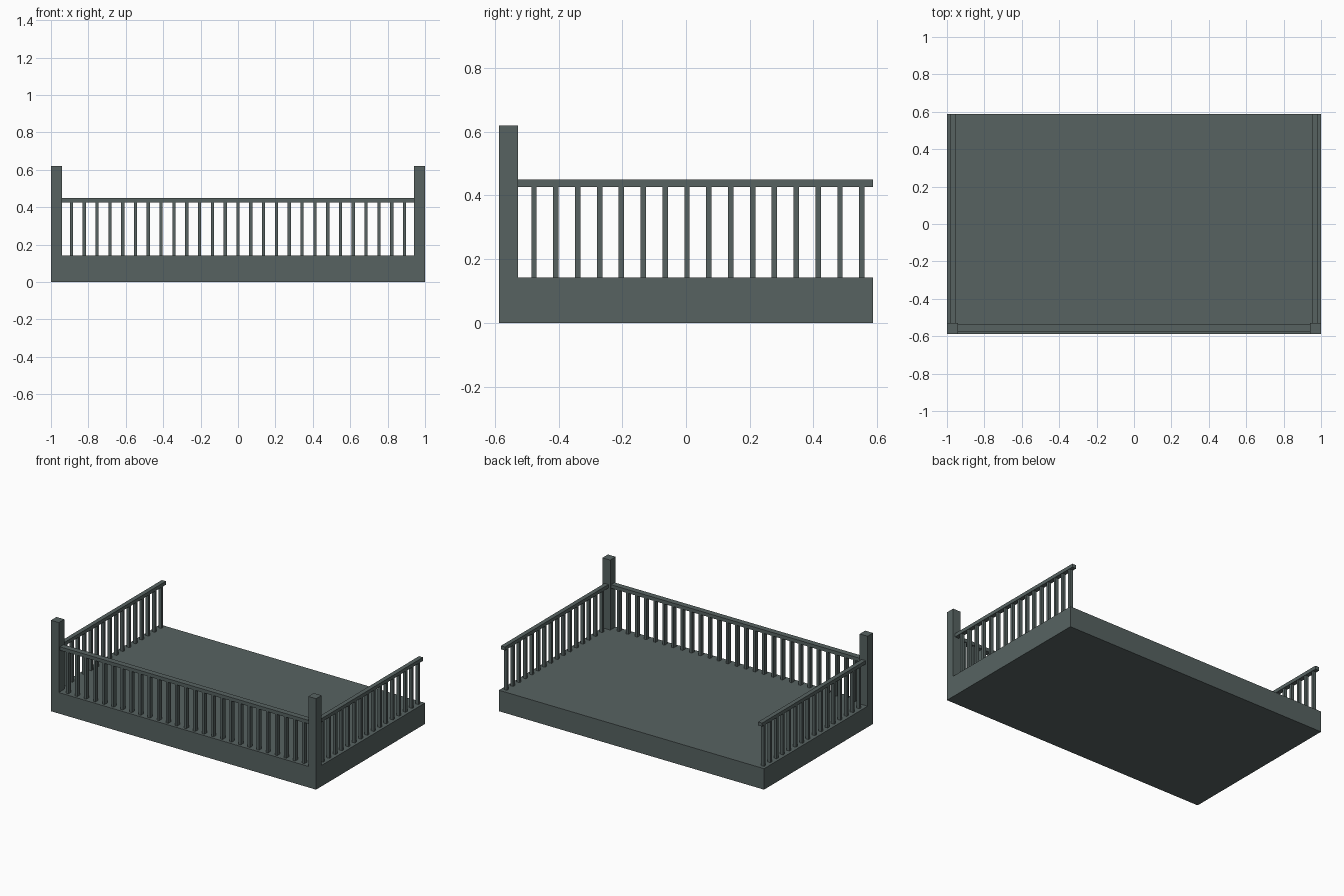
import bpy
import bmesh
from mathutils import Matrix, Vector

cube = bpy.data.objects.get("Cube")
if cube:
    bpy.data.objects.remove(cube, do_unlink=True)

paint = bpy.data.materials.new("dark grey green")
paint.use_nodes = True
colour = (0.095, 0.124, 0.121, 1.0)
paint.diffuse_color = colour
paint.node_tree.nodes["Principled BSDF"].inputs["Base Color"].default_value = colour


def boxes(name, bounds):
    """One object made of boxes, each given as (min corner, max corner)."""
    bm = bmesh.new()
    for low, high in bounds:
        low, high = Vector(low), Vector(high)
        place = Matrix.Translation((low + high) / 2) @ Matrix.Diagonal((*(high - low), 1))
        bmesh.ops.create_cube(bm, size=1, matrix=place)
    mesh = bpy.data.meshes.new(name)
    bm.to_mesh(mesh)
    bm.free()
    mesh.materials.append(paint)
    obj = bpy.data.objects.new(name, mesh)
    bpy.context.collection.objects.link(obj)
    return obj


HALF_X, HALF_Y = 1.0, 0.587
DECK, RAIL_LOW, RAIL_TOP, POST_TOP = 0.143, 0.426, 0.45, 0.62
POST = 0.059
STEP, THIN = 0.0685, 0.0085       # baluster spacing and half width
inner_x, inner_y = HALF_X - POST, -HALF_Y + POST

# Solid platform
boxes("deck", [((-HALF_X, -HALF_Y, 0), (HALF_X, HALF_Y, DECK))])

# Front railing
boxes("front_rail", [((-inner_x, -0.574, RAIL_LOW), (inner_x, -0.535, RAIL_TOP))])
front_x = [(i - 13) * STEP for i in range(27)]
boxes("front_balusters", [((x - THIN, -0.569, DECK), (x + THIN, -0.54, RAIL_LOW))
                          for x in front_x])

# Corner posts and side railings
side_y = [-0.477 + i * 0.0686 for i in range(16)]
for side, s in (("left", 1), ("right", -1)):
    def span(a, b):
        return sorted((s * a, s * b))

    a, b = span(inner_x, HALF_X)
    boxes(side + "_post", [((a, -HALF_Y, DECK), (b, inner_y, POST_TOP))])
    a, b = span(0.955, 0.985)
    boxes(side + "_rail", [((a, inner_y, RAIL_LOW), (b, HALF_Y, RAIL_TOP))])
    a, b = span(0.959, 0.981)
    boxes(side + "_balusters", [((a, y - THIN, DECK), (b, y + THIN, RAIL_LOW))
                                for y in side_y])
